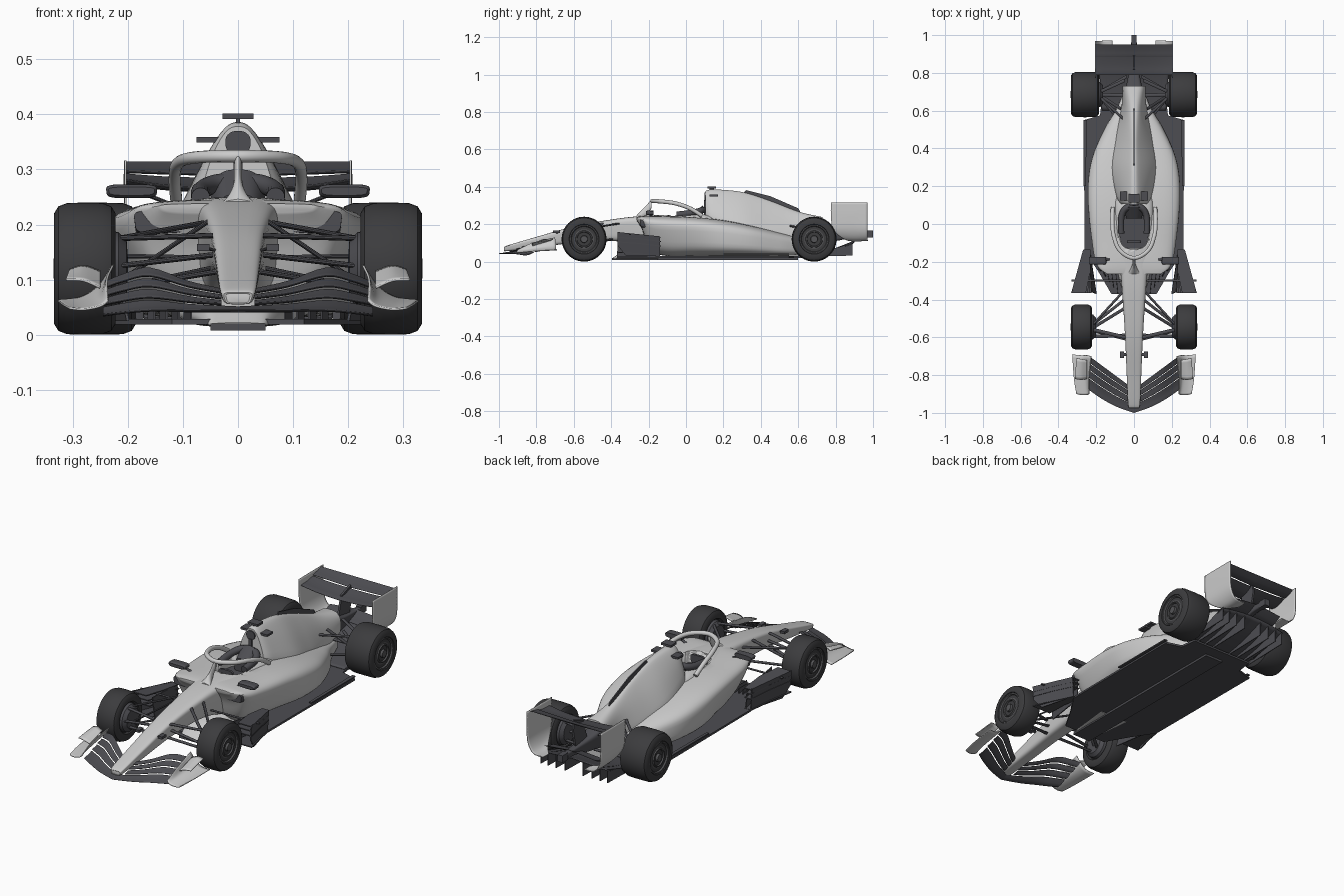
import bpy, bmesh, math
from mathutils import Vector


def paint(name, rgb):
    m = bpy.data.materials.new(name)
    m.diffuse_color = (*rgb, 1)
    return m


CARBON = paint("carbon", (0.075, 0.075, 0.085))
RUBBER = paint("rubber", (0.045, 0.045, 0.048))
RIM = paint("rim", (0.09, 0.09, 0.095))


def make(name, verts, faces, mat=None, mirror=False):
    bm = bmesh.new()
    vs = [bm.verts.new(v) for v in verts]
    for f in faces:
        bm.faces.new([vs[i] for i in f])
    bmesh.ops.remove_doubles(bm, verts=bm.verts, dist=1e-6)
    bmesh.ops.recalc_face_normals(bm, faces=bm.faces)
    me = bpy.data.meshes.new(name)
    bm.to_mesh(me)
    bm.free()
    ob = bpy.data.objects.new(name, me)
    bpy.context.collection.objects.link(ob)
    if mat:
        me.materials.append(mat)
    if mirror:
        ob.modifiers.new("mirror", 'MIRROR').use_clip = False
    return ob


def spline(rows, m=6):
    """Catmull-Rom through tuples of any length."""
    out, n = [], len(rows)
    for i in range(n - 1):
        a, b, c, d = rows[max(i - 1, 0)], rows[i], rows[i + 1], rows[min(i + 2, n - 1)]
        for k in range(m):
            t = k / m
            out.append(tuple(q + 0.5 * t * (r - p + t * (2 * p - 5 * q + 4 * r - s + t * (3 * (q - r) + s - p)))
                             for p, q, r, s in zip(a, b, c, d)))
    return out + [tuple(rows[-1])]


def loft(name, rings, mat=None, mirror=False):
    n = len(rings[0])
    faces = [(i * n + j, i * n + (j + 1) % n, (i + 1) * n + (j + 1) % n, (i + 1) * n + j)
             for i in range(len(rings) - 1) for j in range(n)]
    faces += [tuple(range(n)), tuple(range((len(rings) - 1) * n, len(rings) * n))]
    return make(name, [v for r in rings for v in r], faces, mat, mirror)


def unit_ring(e, n=40):
    """Superellipse with exponent e."""
    f = lambda a: math.copysign(abs(a) ** (2 / e), a)
    return [(f(math.cos(2 * math.pi * (k + .5) / n)), f(math.sin(2 * math.pi * (k + .5) / n))) for k in range(n)]


def hull(name, rows, e, mat=None, mirror=False, cx=0):
    """Rows: y, top half width, bottom half width, z bottom, z top."""
    rings = [[(cx + u * (wb + (wt - wb) * (v + 1) / 2), y, (zb + zt) / 2 + v * (zt - zb) / 2)
              for u, v in unit_ring(e)] for y, wt, wb, zb, zt in spline(rows)]
    return loft(name, rings, mat, mirror)


def plate(name, pts, ext, mat=CARBON, mirror=True):
    e = Vector(ext) / 2
    return loft(name, [[Vector(p) - e for p in pts], [Vector(p) + e for p in pts]], mat, mirror)


def box(name, x, y, z, mat=CARBON, mirror=False):
    plate(name, [(x[0], y[0], z[0]), (x[1], y[0], z[0]), (x[1], y[1], z[0]), (x[0], y[1], z[0])][::1],
          (0, 0, 0), mat, mirror) if z[0] == z[1] else loft(
        name, [[(x[0], y[0], k), (x[1], y[0], k), (x[1], y[1], k), (x[0], y[1], k)] for k in z], mat, mirror)


def foil(name, rows, thick=.006, mat=CARBON, camber=.08):
    """Rows: x, leading y, leading z, trailing y, trailing z."""
    rings = []
    for x, y0, z0, y1, z1 in spline(rows, 4):
        up, low = [], []
        for t in (0, .08, .3, .6, 1):
            h = thick * (math.sqrt(t) * (1 - t) * 1.5 + .08)
            y, z = y0 + (y1 - y0) * t, z0 + (z1 - z0) * t - camber * (y1 - y0) * 4 * t * (1 - t)
            up.append((x, y, z + h))
            low.append((x, y, z - h))
        rings.append(up + low[::-1])
    return loft(name, rings, mat, True)


def sheet(name, edges, mat=None, thick=.004):
    """Curved panel swept through several edge polylines."""
    lines = spline([sum(e, ()) for e in edges], 5)
    pts = [spline([l[i:i + 3] for i in range(0, len(l), 3)], 5) for l in lines]
    n = len(pts[0])
    ob = make(name, [p for l in pts for p in l],
              [(i * n + j, i * n + j + 1, (i + 1) * n + j + 1, (i + 1) * n + j)
               for i in range(len(pts) - 1) for j in range(n - 1)], mat, True)
    s = ob.modifiers.new("thickness", 'SOLIDIFY')
    s.thickness, s.offset = thick, 0


def rod(name, a, b, w=.010, h=.005):
    """Flattened suspension link, wide along y."""
    rings = [[(p[0], p[1] + w * u, p[2] + h * v) for u, v in unit_ring(2, 10)] for p in (a, b)]
    loft(name, rings, CARBON, True)


def lathe(name, prof, cy, cz, mat, n=56):
    loft(name, [[(x, cy + r * math.cos(2 * math.pi * k / n), cz + r * math.sin(2 * math.pi * k / n))
                 for k in range(n)] for x, r in prof], mat, True)


def tube(name, pts, r, mat=None, mirror=False, up=(1, 1)):
    cu = spline(pts, 8)
    rings = []
    for i, p in enumerate(cu):
        d = (Vector(cu[min(i + 1, len(cu) - 1)]) - Vector(cu[max(i - 1, 0)])).normalized()
        s = d.cross(Vector((0, 0, 1))).normalized()
        t = s.cross(d)
        rings.append([Vector(p) + r * (s * u * up[0] + t * v * up[1]) for u, v in unit_ring(2, 14)])
    return loft(name, rings, mat, mirror)


# Bodywork: nose and tub, sidepods, engine cover
tub = hull("nose_and_tub", [
    (-.972, .022, .018, .058, .074), (-.955, .034, .026, .056, .086), (-.8, .041, .033, .074, .132),
    (-.6, .05, .04, .10, .188), (-.4, .064, .05, .11, .225), (-.25, .078, .06, .09, .243),
    (-.1, .105, .08, .04, .25), (.12, .11, .1, .04, .25), (.25, .06, .06, .08, .2)], 4.5)
pods = hull("sidepods", [
    (-.265, .15, .13, .222, .238), (-.235, .2, .15, .17, .243), (-.19, .232, .14, .06, .245), (-.1, .247, .16, .03, .243),
    (.05, .257, .20, .03, .238), (.2, .25, .235, .03, .222), (.35, .222, .222, .03, .192),
    (.5, .15, .165, .03, .155), (.62, .085, .09, .035, .125), (.72, .05, .05, .05, .11)], 4)
hull("engine_cover", [
    (.105, .032, .085, .2, .378), (.15, .034, .12, .18, .386), (.3, .03, .16, .12, .372),
    (.45, .026, .135, .08, .325), (.6, .036, .085, .08, .268), (.73, .06, .062, .11, .238)], 2.8)
box("roll_structure", (-.008, .008), (.095, .12), (.25, .33))
hull("air_inlet", [(.098, .024, .022, .325, .37), (.112, .024, .022, .325, .37)], 2.3, CARBON)
plate("spine_fin", [(0, .3, .36), (0, .32, .382), (0, .45, .35), (0, .6, .285), (0, .62, .25)], (.006, 0, 0), mirror=False)
hull("sidepod_inlet", [(-.243, .05, .045, .185, .225), (-.18, .05, .045, .17, .225)], 5, CARBON, True, .14)
hull("gearbox", [(.7, .05, .045, .1, .21), (.8, .03, .025, .11, .18), (.9, .018, .016, .13, .165), (.96, .015, .015, .13, .162)],
     4, CARBON)
box("tail_light", (-.014, .014), (.955, 1.0), (.13, .165))

# Cockpit opening cut through tub and pods, with dark interior
rim_shape = unit_ring(3.2, 48)
cutter = loft("cockpit_cutter", [[(.078 * u, -.02 + .112 * v, z) for u, v in rim_shape] for z in (.18, .3)])
cutter.hide_render = True
cutter.display_type = 'WIRE'
for ob in (tub, pods):
    b = ob.modifiers.new("cockpit", 'BOOLEAN')
    b.object, b.solver = cutter, 'EXACT'
loft("cockpit_interior", [[(.077 * u, -.02 + .111 * v, z) for u, v in rim_shape] for z in (.12, .19)], CARBON)
tube("headrest", [(-.068, -.05, .25), (-.066, .04, .262), (-.035, .088, .275), (.035, .088, .275), (.066, .04, .262),
                  (.068, -.05, .25)], .017, CARBON)
hull("seat_back", [(.03, .035, .045, .18, .255), (.09, .045, .06, .18, .30)], 3, CARBON)
hull("steering_wheel", [(-.1, .04, .034, .205, .25), (-.088, .04, .034, .205, .25)], 4, CARBON)

# Halo hoop and front pillar
tube("halo_hoop", [(-.112, .085, .245), (-.115, .02, .285), (-.108, -.06, .312), (-.075, -.14, .322), (0, -.18, .324),
                   (.075, -.14, .322), (.108, -.06, .312), (.115, .02, .285), (.112, .085, .245)], .011)
hull("halo_pillar", [(-.265, .012, .045, .235, .246), (-.22, .006, .014, .235, .293), (-.185, .006, .008, .285, .33)], 2)

# Mirrors and roof camera
hull("mirror", [(-.215, .043, .04, .253, .268), (-.205, .047, .045, .248, .273), (-.175, .046, .044, .249, .272)], 4,
     CARBON, True, .193)
rod("mirror_stay", (.12, -.185, .236), (.17, -.19, .256), .008, .004)
box("camera_bar", (-.075, .075), (.125, .172), (.349, .359))
box("camera_post", (-.004, .004), (.125, .15), (.375, .394))
box("roof_camera", (-.028, .028), (.115, .16), (.392, .402))
box("nose_camera", (.052, .074), (-.71, -.675), (.152, .165), CARBON, True)
rod("nose_camera_stay", (.03, -.69, .15), (.06, -.69, .158), .008, .003)

# Floor, plank, keel and diffuser
plate("floor", [(0, -.37, .024), (.12, -.37, .024), (.19, -.25, .024), (.262, -.14, .024), (.265, .55, .024),
                (.18, .575, .024), (.17, .66, .024), (0, .66, .024)], (0, 0, .01))
box("plank", (-.05, .05), (-.395, .6), (.008, .02))
hull("keel", [(-.39, .045, .05, .012, .022), (-.3, .06, .085, .014, .07), (-.15, .09, .12, .014, .1)], 3)
sheet("diffuser_ramp", [((0, .6, .03), (.09, .6, .03), (.17, .6, .03)), ((0, .75, .055), (.09, .75, .055), (.18, .75, .055)),
                        ((0, .9, .11), (.09, .9, .105), (.19, .89, .095))], CARBON)
for x in (.05, .1, .145, .185):
    plate("diffuser_strake", [(x, .62, .026), (x, .89, .032), (x, .89, .1), (x, .76, .06)], (.004, 0, 0))
plate("floor_edge_wing", [(.255, .2, .04), (.268, .2, .04), (.268, .55, .04), (.25, .55, .04)], (0, 0, .006))

# Bargeboards: slats, turning vane and floor fences
for z, d in ((.05, .0), (.105, .01), (.13, .02), (.152, .03)):
    plate("bargeboard_slat", [(.225 + d, -.365, z), (.332, -.365, z), (.3, -.25, z - .008), (.268, -.135, z - .022),
                              (.23, -.135, z - .022), (.232, -.25, z - .008)], (0, 0, .005))
plate("turning_vane", [(.325, -.365, .085), (.33, -.365, .158), (.268, -.14, .135), (.262, -.14, .03), (.31, -.32, .03)],
      (.005, 0, 0))
plate("inner_vane", [(.2, -.37, .025), (.225, -.36, .15), (.24, -.14, .13), (.235, -.14, .025)], (.005, 0, 0))
rod("vane_brace", (.05, -.3, .14), (.33, -.3, .145), .006, .004)
for k in range(5):
    x = .085 + .022 * k
    plate("floor_fence", [(x, -.37 + .03 * k, .022), (x + .012, -.25, .022), (x + .012, -.25, .055), (x, -.36 + .03 * k, .045)],
          (.003, 0, 0))

# Front wing: four swept elements
spans = ((0, .34), (.36, .58), (.6, .79), (.81, 1))
for i, (f0, f1) in enumerate(spans):
    rows = []
    for x, rise, drop in ((0 if i == 0 else .03, .026, 0), (.09, .036, 0), (.16, .056, 0), (.21, .045, .004), (.245, .032, .008)):
        le, te = -1 + .25 * x + 1.1 * x * x, -.875 + .74 * x
        zf = lambda f: .044 - drop + rise * f ** 1.2 + .004 * i + .06 * x * f
        rows.append((x, le + (te - le) * f0, zf(f0), le + (te - le) * f1, zf(f1)))
    foil("front_wing_element", rows, .005)
sheet("front_wing_endplate", [
    ((.236, -.9, .062), (.25, -.905, .052), (.28, -.905, .046), (.305, -.9, .048)),
    ((.238, -.82, .1), (.252, -.82, .068), (.285, -.82, .056), (.318, -.82, .055)),
    ((.226, -.7, .128), (.252, -.695, .09), (.285, -.695, .068), (.327, -.69, .062))])
sheet("endplate_winglet", [((.25, -.82, .085), (.28, -.825, .098), (.312, -.82, .1)),
                           ((.25, -.72, .115), (.28, -.715, .125), (.305, -.71, .118))])

# Rear wing: planes, curled endplates, beam wing, pylon
foil("rear_wing_main", [(0, .79, .262, .885, .284), (.12, .79, .268, .885, .286), (.203, .79, .28, .885, .292)], .009)
foil("rear_wing_flap", [(0, .885, .289, .95, .314), (.203, .885, .296, .95, .314)], .006)
foil("beam_wing", [(0, .85, .135, .93, .165), (.14, .85, .125, .93, .15)], .006)
sheet("rear_wing_endplate", [
    ((.204, .775, .316), (.204, .775, .24), (.198, .79, .165), (.165, .86, .115), (.115, .925, .112)),
    ((.205, .88, .316), (.205, .88, .24), (.198, .88, .165), (.168, .91, .115), (.115, .95, .112)),
    ((.205, .97, .316), (.205, .97, .24), (.2, .97, .165), (.17, .97, .118), (.115, .972, .113))])
plate("rear_wing_pylon", [(0, .79, .17), (0, .82, .275), (0, .89, .3), (0, .9, .25), (0, .88, .16)], (.01, 0, 0), mirror=False)

# Wheels with rims and brake drums
for end, cy, x0, w in (("front", -.545, .222, .112), ("rear", .685, .185, .149)):
    lathe(end + "_tyre", [(x0 + .01, .072), (x0, .078), (x0, .1), (x0 + .008, .113), (x0 + .024, .119), (x0 + w / 2, .12),
                          (x0 + w - .024, .119), (x0 + w - .008, .113), (x0 + w, .1), (x0 + w, .08),
                          (x0 + w - .01, .074)], cy, .12, RUBBER)
    lathe(end + "_rim", [(x0 + w + d, r) for d, r in ((-.02, .078), (-.003, .077), (-.003, .071), (-.012, .066), (-.009, .046),
                         (-.003, .044), (-.003, .039), (-.014, .036), (-.012, .02), (.001, .018), (.001, .004))], cy, .12, RIM)
    lathe(end + "_brake_drum", [(x0 - .022, .02), (x0 - .02, .05), (x0 - .005, .066), (x0 + .015, .07)], cy, .12, CARBON, 32)

# Suspension links
for a, b in (((.05, -.35, .205), (.215, -.53, .175)), ((.045, -.6, .18), (.215, -.56, .175)),
             ((.05, -.4, .12), (.215, -.53, .085)), ((.035, -.61, .115), (.215, -.565, .085)),
             ((.045, -.59, .145), (.215, -.595, .125)), ((.055, -.45, .205), (.21, -.545, .1))):
    rod("front_suspension_link", a, b)
for a, b in (((.06, .56, .19), (.18, .67, .17)), ((.05, .76, .19), (.18, .7, .17)),
             ((.08, .55, .1), (.18, .67, .08)), ((.04, .78, .12), (.18, .7, .08)),
             ((.05, .68, .12), (.19, .685, .12)), ((.07, .61, .2), (.18, .68, .1))):
    rod("rear_suspension_link", a, b)

# Smooth shading with sharp edges kept
bpy.ops.object.select_all(action='DESELECT')
for ob in bpy.context.scene.objects:
    ob.select_set(True)
    bpy.context.view_layer.objects.active = ob
bpy.ops.object.shade_smooth_by_angle(angle=math.radians(35))
